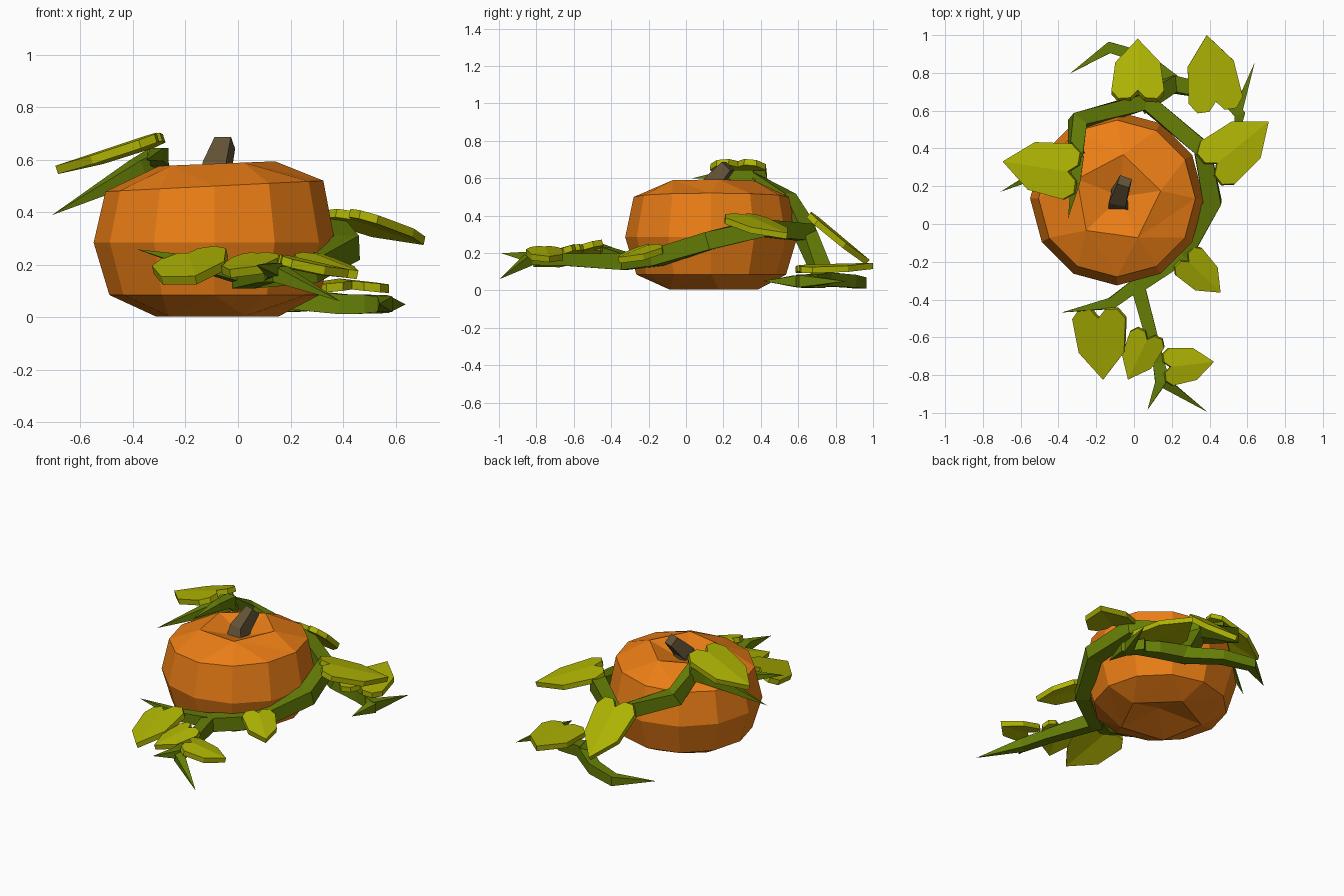
import bpy, bmesh, math
from mathutils import Vector, Matrix

if "Cube" in bpy.data.objects:
    bpy.data.objects.remove(bpy.data.objects["Cube"])

def material(name, rgb):
    m = bpy.data.materials.new(name)
    m.diffuse_color = (*rgb, 1)
    m.use_nodes = True
    m.node_tree.nodes["Principled BSDF"].inputs["Base Color"].default_value = m.diffuse_color
    return m

ORANGE = material("orange_skin", (0.84, 0.21, 0.008))
BROWN = material("brown_stem", (0.13, 0.09, 0.04))
GREEN = material("vine_green", (0.13, 0.21, 0.002))
LEAF = material("leaf_green", (0.42, 0.45, 0.001))

def finish(name, bm, mat):
    bmesh.ops.recalc_face_normals(bm, faces=bm.faces)
    me = bpy.data.meshes.new(name)
    bm.to_mesh(me)
    bm.free()
    me.materials.append(mat)
    ob = bpy.data.objects.new(name, me)
    bpy.context.collection.objects.link(ob)
    return ob

# Pumpkin: twelve-sided body closing to five-sided rims around a dimple
def pumpkin():
    bm = bmesh.new()
    cx, cy = -0.09, 0.135
    def ring(r, z, n, start=0, tilt=0.0):
        out = []
        for i in range(n):
            a = math.radians(start) + math.tau * i / n
            x, y = r * math.cos(a), r * math.sin(a)
            out.append(bm.verts.new((cx + x, cy + y, z + tilt * x)))
        return out
    rings = [ring(0.40, 0.085, 12), ring(0.46, 0.285, 12), ring(0.415, 0.50, 12, 0, 0.05)]
    for a, b in zip(rings, rings[1:]):
        for i in range(12):
            j = (i + 1) % 12
            bm.faces.new((a[i], a[j], b[j], b[i]))
    for outer, r, z, tilt, dip in ((rings[-1], 0.235, 0.585, 0.04, 0.515),
                                   (rings[0], 0.25, 0.004, 0.0, 0.07)):
        rim = ring(r, z, 5, 10, tilt)
        mid = bm.verts.new((cx + 0.02, cy + 0.01, dip))
        near = [round((30 * i - 10) / 72) % 5 for i in range(12)]
        for i in range(12):
            j = (i + 1) % 12
            p, q = near[i], near[j]
            bm.faces.new((outer[i], outer[j], rim[p]))
            if p != q:
                bm.faces.new((outer[j], rim[q], rim[p]))
        for k in range(5):
            bm.faces.new((rim[k], rim[(k + 1) % 5], mid))
    finish("pumpkin_body", bm, ORANGE)

# Square tube swept along (x, y, z, half width) points
def tube(name, pts, mat):
    bm = bmesh.new()
    P = [Vector(p[:3]) for p in pts]
    prev, side = None, None
    for i, p in enumerate(P):
        a = (p - P[i - 1]).normalized() if i else Vector()
        b = (P[i + 1] - p).normalized() if i < len(P) - 1 else Vector()
        t = (a + b).normalized()
        s = t.cross(Vector((0, 0, 1)))
        if s.length < 0.1:
            s = Vector((1, 0, 0)) if side is None else side - t * side.dot(t)
        side = s.normalized()
        up = side.cross(t)
        r = pts[i][3]
        cur = [bm.verts.new(p + (side * u + up * v) * r)
               for u, v in ((1, 1), (-1, 1), (-1, -1), (1, -1))]
        if prev:
            for k in range(4):
                n = (k + 1) % 4
                bm.faces.new((prev[k], prev[n], cur[n], cur[k]))
        else:
            bm.faces.new(cur)
        prev = cur
    bm.faces.new(prev)
    bmesh.ops.remove_doubles(bm, verts=bm.verts, dist=0.003)
    finish(name, bm, mat)

# Heart-shaped slab folded along its midrib
HALF = [(0.0, 0.28), (0.0, 0.72), (0.14, 1.0), (0.62, 0.85)]
def leaf(name, base, tip, width, roll=0):
    base, tip = Vector(base), Vector(tip)
    d = tip - base
    length = d.length
    d.normalize()
    side = d.cross(Vector((0, 0, 1))).normalized()
    side = Matrix.Rotation(math.radians(roll), 3, d) @ side
    up = side.cross(d)
    bm = bmesh.new()
    def vert(u, v, h):
        return bm.verts.new(base + d * u * length + side * v * width / 2
                            + up * (h - 0.014 * abs(v)))
    layers = []
    for h in (0.018, -0.015):
        notch, end = vert(0.12, 0, h), vert(1, 0, h)
        left = [vert(u, v, h) for u, v in HALF]
        right = [vert(u, -v, h) for u, v in HALF]
        bm.faces.new([notch, *left, end])
        bm.faces.new([notch, *right, end])
        layers.append([notch, *left, end, *right[::-1]])
    a, b = layers
    for i in range(len(a)):
        j = (i + 1) % len(a)
        bm.faces.new((a[i], a[j], b[j], b[i]))
    finish(name, bm, LEAF)

pumpkin()
tube("pumpkin_stem", [(-0.08, 0.12, 0.50, 0.055), (-0.08, 0.14, 0.57, 0.046),
                      (-0.05, 0.225, 0.665, 0.033)], BROWN)

# Main vine wrapping from the top, round the back and right side, to the front
tube("main_vine", [(-0.31, 0.33, 0.61, 0.035), (-0.30, 0.54, 0.48, 0.045),
                   (0.06, 0.65, 0.31, 0.046), (0.36, 0.40, 0.335, 0.046),
                   (0.415, 0.12, 0.265, 0.048), (0.265, -0.16, 0.175, 0.044),
                   (0.02, -0.33, 0.155, 0.045), (0.11, -0.66, 0.165, 0.032),
                   (0.16, -0.84, 0.165, 0.03), (0.39, -0.995, 0.06, 0.001)], GREEN)

# Side shoots and pointed tendrils
shoots = {
    "top_left_tendril": [(-0.30, 0.40, 0.60, 0.045), (-0.38, 0.33, 0.56, 0.04), (-0.71, 0.17, 0.39, 0.001)],
    "top_front_tendril": [(-0.30, 0.36, 0.61, 0.035), (-0.31, 0.22, 0.62, 0.025), (-0.35, 0.03, 0.60, 0.001)],
    "front_left_tendril": [(0.03, -0.31, 0.16, 0.035), (-0.12, -0.42, 0.20, 0.03), (-0.385, -0.47, 0.26, 0.001)],
    "front_tendril": [(0.13, -0.74, 0.17, 0.03), (0.14, -0.84, 0.18, 0.028), (0.07, -0.985, 0.20, 0.001)],
    "back_drop_vine": [(0.06, 0.64, 0.30, 0.045), (0.20, 0.74, 0.07, 0.044), (0.40, 0.70, 0.05, 0.038),
                       (0.56, 0.62, 0.05, 0.034), (0.64, 0.855, 0.05, 0.001)],
    "back_right_tendril": [(0.48, 0.68, 0.05, 0.036), (0.56, 0.58, 0.05, 0.03), (0.54, 0.41, 0.05, 0.001)],
    "back_left_tendril": [(0.24, 0.73, 0.06, 0.038), (0.05, 0.88, 0.05, 0.034),
                          (-0.13, 0.935, 0.04, 0.03), (-0.34, 0.795, 0.035, 0.001)],
}
for name, pts in shoots.items():
    tube(name, pts, GREEN)

# Leaves
leaf("back_leaf", (0.02, 0.66, 0.41), (0.02, 0.97, 0.15), 0.28)
leaf("back_right_leaf", (0.44, 0.60, 0.12), (0.385, 1.0, 0.13), 0.29)
leaf("right_leaf", (0.40, 0.29, 0.40), (0.71, 0.54, 0.29), 0.29)
leaf("top_left_leaf", (-0.30, 0.27, 0.69), (-0.69, 0.33, 0.56), 0.30)
leaf("front_right_leaf", (0.265, -0.175, 0.235), (0.455, -0.36, 0.16), 0.20)
leaf("front_left_leaf", (-0.19, -0.45, 0.24), (-0.16, -0.82, 0.14), 0.29, 14)
leaf("front_leaf", (0.085, -0.58, 0.235), (-0.03, -0.82, 0.165), 0.20)
leaf("front_tip_leaf", (0.16, -0.76, 0.225), (0.42, -0.73, 0.165), 0.20)
